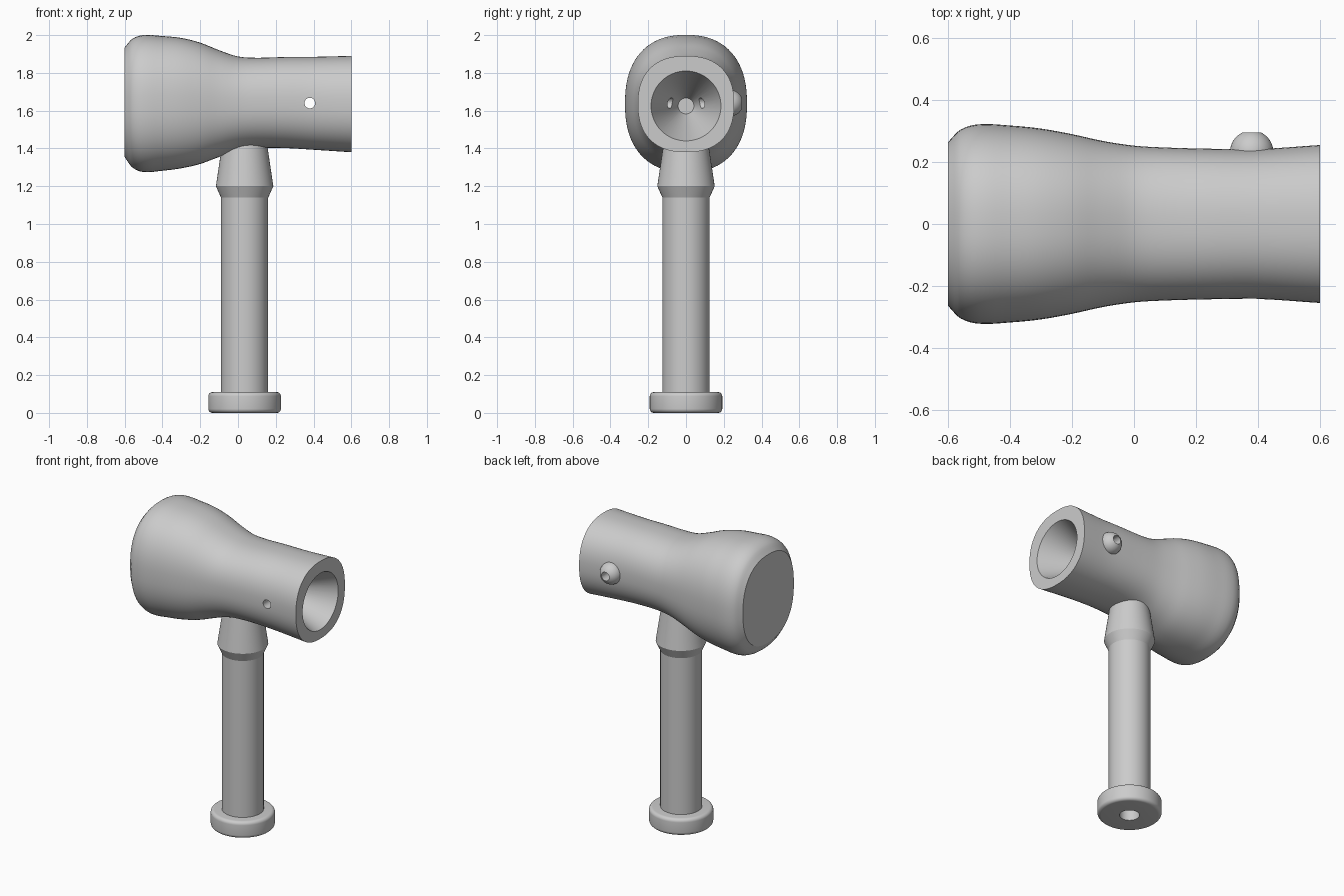
import bpy, bmesh, math
from mathutils import Vector, Matrix

if "Cube" in bpy.data.objects:
    bpy.data.objects.remove(bpy.data.objects["Cube"], do_unlink=True)

grey = bpy.data.materials.new("plain grey")
grey.use_nodes = True
COLOUR = (0.6, 0.6, 0.6, 1)
grey.diffuse_color = COLOUR
grey.node_tree.nodes["Principled BSDF"].inputs["Base Color"].default_value = COLOUR

HANDLE_X = 0.035
HOLE_X, HOLE_Z = 0.38, 1.64


def loft(name, rings):
    """Skin closed rings of points and cap both ends."""
    bm = bmesh.new()
    loops = [[bm.verts.new(p) for p in ring] for ring in rings]
    n = len(loops[0])
    for a, b in zip(loops, loops[1:]):
        for i in range(n):
            j = (i + 1) % n
            bm.faces.new((a[i], a[j], b[j], b[i]))
    bm.faces.new(loops[0])
    bm.faces.new(loops[-1])
    bmesh.ops.recalc_face_normals(bm, faces=bm.faces)
    mesh = bpy.data.meshes.new(name)
    bm.to_mesh(mesh)
    bm.free()
    mesh.materials.append(grey)
    obj = bpy.data.objects.new(name, mesh)
    bpy.context.scene.collection.objects.link(obj)
    return obj


def turned(name, profile, origin, axis="Z", n=64):
    """Solid of revolution from (radius, distance along axis) points."""
    turn = {"Z": Matrix(), "X": Matrix.Rotation(math.pi / 2, 3, "Y"),
            "Y": Matrix.Rotation(-math.pi / 2, 3, "X")}[axis].to_3x3()
    angles = [math.tau * i / n for i in range(n)]
    return loft(name, [[Vector(origin) + turn @ Vector((r * math.cos(a), r * math.sin(a), h))
                        for a in angles] for r, h in profile])


def cut(obj, cutter):
    """Subtract the cutter and remove it."""
    mod = obj.modifiers.new("cut", "BOOLEAN")
    mod.operation, mod.solver, mod.object = "DIFFERENCE", "EXACT", cutter
    bpy.context.view_layer.objects.active = obj
    bpy.ops.object.modifier_apply(modifier=mod.name)
    bpy.data.objects.remove(cutter, do_unlink=True)


def smooth(obj, angle=32):
    bpy.ops.object.select_all(action="DESELECT")
    obj.select_set(True)
    bpy.context.view_layer.objects.active = obj
    bpy.ops.object.shade_smooth_by_angle(angle=math.radians(angle))


# Head: stations of x, top, bottom, half width
stations = [Vector(s) for s in (
    (-0.60, 1.935, 1.355, 0.265), (-0.56, 1.98, 1.30, 0.305), (-0.50, 2.0, 1.275, 0.322),
    (-0.40, 1.995, 1.282, 0.318), (-0.30, 1.985, 1.295, 0.308), (-0.20, 1.96, 1.318, 0.29),
    (-0.10, 1.92, 1.355, 0.268), (0.0, 1.887, 1.388, 0.253), (0.10, 1.88, 1.402, 0.247),
    (0.25, 1.884, 1.402, 0.243), (0.40, 1.885, 1.393, 0.242), (0.60, 1.89, 1.38, 0.255))]


def spline(pts, steps):
    """Smooth curve through the stations, using x as the parameter."""
    slope = []
    for i in range(len(pts)):
        a, b = pts[max(i - 1, 0)], pts[min(i + 1, len(pts) - 1)]
        slope.append((b - a) / (b[0] - a[0]))
    out = []
    for i in range(len(pts) - 1):
        w = pts[i + 1][0] - pts[i][0]
        for k in range(steps):
            t = k / steps
            s = t * t * (3 - 2 * t)
            out.append(pts[i] * (1 - s) + pts[i + 1] * s
                       + slope[i] * w * t * (1 - t) ** 2
                       - slope[i + 1] * w * t * t * (1 - t))
    return out + [pts[-1]]


def section(station, n=80, power=2.35):
    x, top, bottom, half = station
    ring = []
    for i in range(n):
        c, s = math.cos(math.tau * i / n), math.sin(math.tau * i / n)
        ring.append((x, half * math.copysign(abs(c) ** (2 / power), c),
                     (top + bottom) / 2
                     + (top - bottom) / 2 * math.copysign(abs(s) ** (2 / power), s)))
    return ring


head = loft("head", [section(s) for s in spline(stations, 4)])

# Tapered socket in the open end, and the cross hole
cut(head, turned("socket_cutter", [(0.042, 0.28), (0.185, 0.6), (0.185, 0.7)],
                 (0, 0, 1.625), "X"))


def cross_hole():
    return turned("hole_cutter", [(0.028, -0.5), (0.028, 0.5)], (HOLE_X, 0, HOLE_Z), "Y", 32)


cut(head, cross_hole())
smooth(head)

# Round boss on the back of the head
dome = [(0.07 * math.cos(a), 0.07 * math.sin(a))
        for a in (math.radians(4 * i) for i in range(-3, 21))]
boss = turned("hole_boss", dome, (HOLE_X, 0.232, HOLE_Z), "Y", 40)
cut(boss, cross_hole())
smooth(boss)

# Handle: shaft, flared collar and neck running up into the head
handle = turned("handle", [(0.125, 0.09), (0.125, 1.14), (0.152, 1.2), (0.118, 1.43)],
                (HANDLE_X, 0, 0))
cut(handle, turned("bore_cutter", [(0.06, -0.1), (0.06, 0.3)], (HANDLE_X, 0, 0), n=32))
smooth(handle, 20)

# Rounded foot with a hole underneath
R, H, B = 0.192, 0.11, 0.022
corner = [math.radians(15 * i) for i in range(7)]
profile = [(R - B + B * math.sin(a), B - B * math.cos(a)) for a in corner]
profile += [(R - B + B * math.cos(a), H - B + B * math.sin(a)) for a in corner]
foot = turned("foot", profile, (HANDLE_X, 0, 0))
cut(foot, turned("foot_cutter", [(0.06, -0.1), (0.06, 0.3)], (HANDLE_X, 0, 0), n=32))
smooth(foot)
